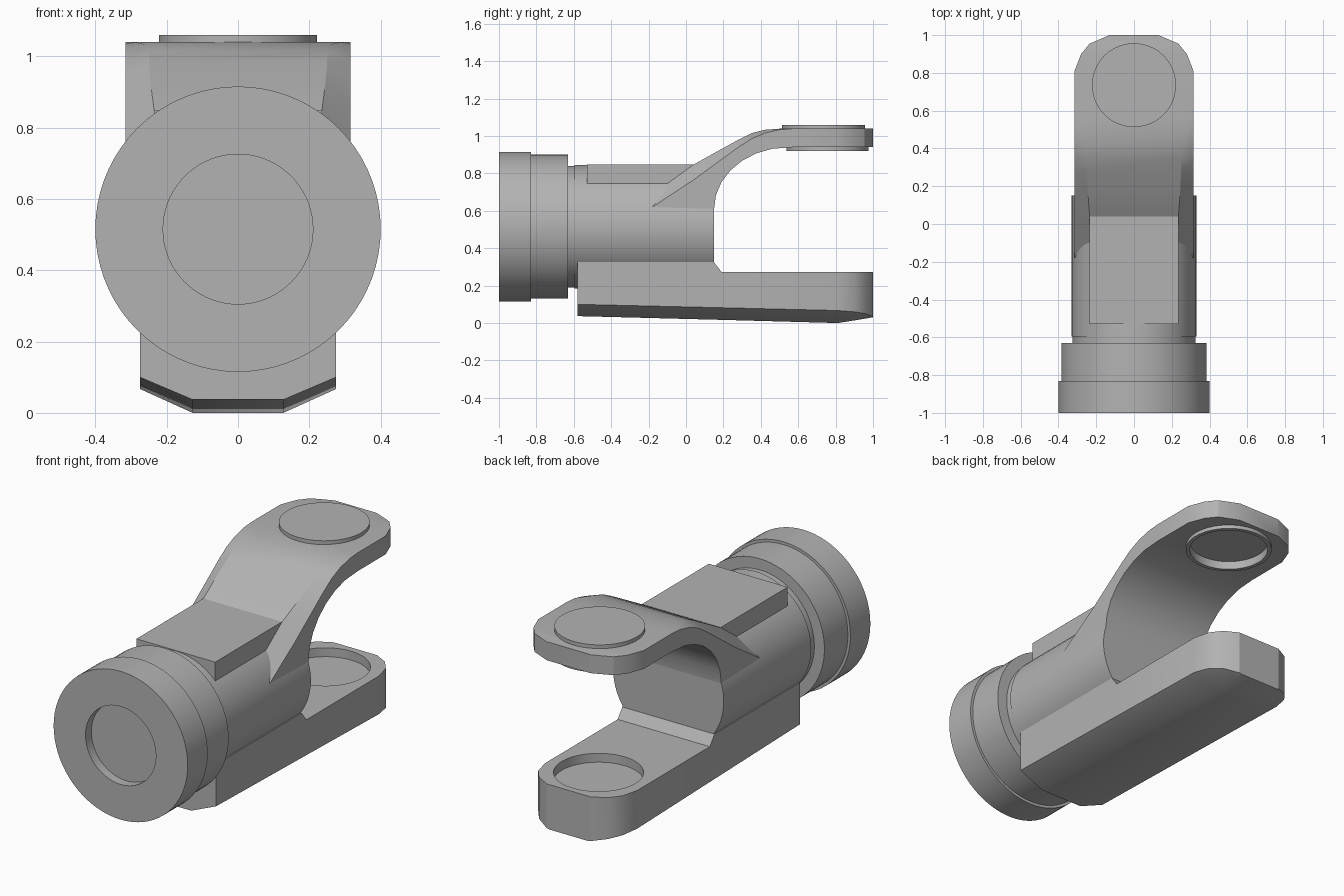
import bpy, bmesh, math
from mathutils import Vector

cube = bpy.data.objects.get("Cube")
if cube:
    bpy.data.objects.remove(cube, do_unlink=True)

grey = bpy.data.materials.new("plain_grey")
grey.use_nodes = True
GREY = (0.45, 0.45, 0.45, 1)
grey.diffuse_color = GREY
grey.node_tree.nodes["Principled BSDF"].inputs["Base Color"].default_value = GREY


def finish(name, bm):
    bmesh.ops.remove_doubles(bm, verts=bm.verts, dist=1e-5)
    bmesh.ops.recalc_face_normals(bm, faces=bm.faces)
    mesh = bpy.data.meshes.new(name)
    bm.to_mesh(mesh)
    bm.free()
    mesh.materials.append(grey)
    obj = bpy.data.objects.new(name, mesh)
    bpy.context.collection.objects.link(obj)
    smooth(obj)
    return obj


def smooth(obj):
    bpy.ops.object.select_all(action='DESELECT')
    obj.select_set(True)
    bpy.context.view_layer.objects.active = obj
    bpy.ops.object.shade_smooth_by_angle(angle=math.radians(25))


def loft(name, rings):
    """Skin a list of equal-length closed sections and cap both ends."""
    bm = bmesh.new()
    rows = [[bm.verts.new(p) for p in ring] for ring in rings]
    n = len(rows[0])
    for a, b in zip(rows, rows[1:]):
        for i in range(n):
            j = (i + 1) % n
            bm.faces.new((a[i], a[j], b[j], b[i]))
    bm.faces.new(rows[0])
    bm.faces.new(rows[-1])
    return finish(name, bm)


def lathe(name, profile, centre, axis, steps=72):
    """Spin (radius, position) pairs round the y or z axis."""
    bm = bmesh.new()
    if axis == 'Y':
        pts = [Vector((r, h, 0)) for r, h in profile]
        spin = (0, 1, 0)
    else:
        pts = [Vector((r, 0, h)) for r, h in profile]
        spin = (0, 0, 1)
    verts = [bm.verts.new(p) for p in pts]
    edges = [bm.edges.new(pair) for pair in zip(verts, verts[1:])]
    bmesh.ops.spin(bm, geom=verts + edges, cent=(0, 0, 0), axis=spin,
                   angle=math.tau, steps=steps)
    bmesh.ops.translate(bm, verts=bm.verts, vec=centre)
    return finish(name, bm)


def cut(target, cutter):
    mod = target.modifiers.new("cut", 'BOOLEAN')
    mod.operation = 'DIFFERENCE'
    mod.solver = 'EXACT'
    mod.object = cutter
    bpy.context.view_layer.objects.active = target
    bpy.ops.object.modifier_apply(modifier=mod.name)
    bpy.data.objects.remove(cutter, do_unlink=True)
    smooth(target)


# Barrel with stepped collar and shallow front socket
lathe("barrel", [(0, -.95), (.21, -.95), (.21, -1), (.4, -1), (.4, -.83),
                 (.385, -.83), (.385, -.63), (.325, -.63), (.325, -.595),
                 (.33, -.595), (.33, .15), (0, .15)], (0, 0, .515), 'Y')

# Flat plate on top of the barrel
bm = bmesh.new()
bmesh.ops.create_cube(bm, size=1)
bmesh.ops.scale(bm, verts=bm.verts, vec=(.47, .57, .25))
bmesh.ops.translate(bm, verts=bm.verts, vec=(0, -.245, .723))
finish("top_plate", bm)

# Lower arm: y, half width, bottom half width, bottom z, chamfer z, top z
lower = [(-.58, .275, .127, .037, .1, .325), (.15, .275, .127, .018, .083, .325),
         (.19, .275, .127, .017, .082, .273), (.81, .275, .127, 0, .067, .273),
         (.9, .252, .125, .014, .06, .273), (.96, .205, .122, .024, .05, .273),
         (1, .13, .115, .031, .034, .273)]
lower_arm = loft("lower_arm", [
    [(-w, y, t), (-w, y, c), (-b, y, z), (b, y, z), (w, y, c), (w, y, t)]
    for y, w, b, z, c, t in lower])
cut(lower_arm, lathe("lower_cutter", [(0, .225), (.22, .225), (.22, .4), (0, .4)],
                     (0, .745, 0), 'Z'))

# Upper arm: half width, shoulder half width, shoulder (y, z), edge (y, z)
# The underside follows a quarter ellipse
upper = [(.315, .235, -.1, .745, -.18, .62), (.315, .235, .04, .847, .04, .765),
         (.315, .245, .18, .925, .17, .86), (.315, .25, .28, .98, .28, .94),
         (.315, .25, .35, 1.015, .35, .985), (.315, .26, .42, 1.033, .42, 1.015),
         (.315, .29, .5, 1.039, .5, 1.034)]
rings = []
for i, (w, s, sy, sz, ey, ez) in enumerate(upper):
    a = math.radians(90 * i / len(upper))
    iy, iz = .55 - .4 * math.cos(a), .61 + .33 * math.sin(a)
    rings.append([(-w, iy, iz), (-w, ey, ez), (-s, sy, sz),
                  (s, sy, sz), (w, ey, ez), (w, iy, iz)])
for y, w in [(.57, .315), (.81, .315), (.9, .28), (.955, .235), (1, .13)]:
    s = w * .95
    rings.append([(-w, y, .94), (-w, y, 1.039), (-s, y, 1.04),
                  (s, y, 1.04), (w, y, 1.039), (w, y, .94)])
upper_arm = loft("upper_arm", rings)
cut(upper_arm, lathe("upper_cutter", [(0, .85), (.21, .85), (.21, .97), (0, .97)],
                     (0, .755, 0), 'Z'))

# Raised disc above and rimmed socket below the upper arm
lathe("upper_disc", [(0, 1.0), (.222, 1.0), (.222, 1.06), (0, 1.06)],
      (0, .735, 0), 'Z')
lathe("socket_rim", [(0, .965), (.2, .965), (.2, .92), (.22, .92),
                     (.22, .975), (0, .975)], (0, .757, 0), 'Z')
